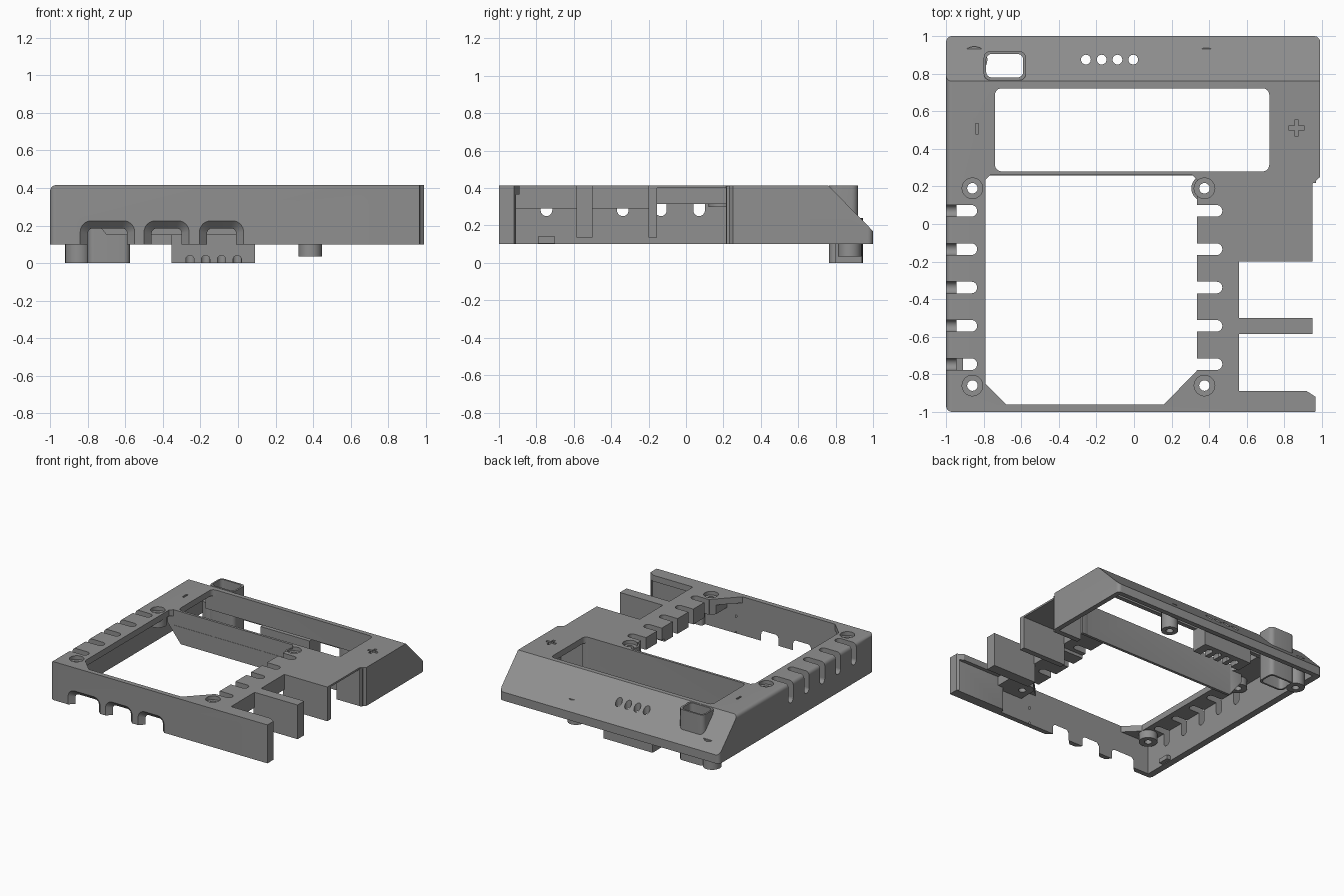
import bpy, bmesh, math
from mathutils import Vector

if "Cube" in bpy.data.objects:
    bpy.data.objects.remove(bpy.data.objects["Cube"])

grey = bpy.data.materials.new("plain grey")
grey.diffuse_color = (0.28, 0.28, 0.28, 1)
grey.use_nodes = True
grey.node_tree.nodes["Principled BSDF"].inputs["Base Color"].default_value = grey.diffuse_color


def loft(name, a, b):
    """Closed solid between two matching loops of 3D points."""
    bm = bmesh.new()
    va, vb = [bm.verts.new(p) for p in a], [bm.verts.new(p) for p in b]
    n = len(a)
    bm.faces.new(va)
    bm.faces.new(vb)
    for i in range(n):
        bm.faces.new((va[i], va[(i + 1) % n], vb[(i + 1) % n], vb[i]))
    bmesh.ops.recalc_face_normals(bm, faces=bm.faces)
    me = bpy.data.meshes.new(name)
    bm.to_mesh(me)
    bm.free()
    ob = bpy.data.objects.new(name, me)
    me.materials.append(grey)
    bpy.context.collection.objects.link(ob)
    return ob


def prism(name, pts, lo, hi, axis='z'):
    """Extrude a 2D outline along an axis."""
    at = {'z': lambda p, h: (p[0], p[1], h),
          'x': lambda p, h: (h, p[0], p[1])}[axis]
    return loft(name, [at(p, lo) for p in pts], [at(p, hi) for p in pts])


def rect(x0, x1, y0, y1, r=0.0, seg=6):
    if r == 0:
        return [(x0, y0), (x1, y0), (x1, y1), (x0, y1)]
    pts = []
    for cx, cy, a0 in ((x1 - r, y1 - r, 0), (x0 + r, y1 - r, 90),
                       (x0 + r, y0 + r, 180), (x1 - r, y0 + r, 270)):
        for i in range(seg + 1):
            a = math.radians(a0 + 90 * i / seg)
            pts.append((cx + r * math.cos(a), cy + r * math.sin(a)))
    return pts


def circle(x, y, r, n=24):
    return [(x + r * math.cos(2 * math.pi * i / n),
             y + r * math.sin(2 * math.pi * i / n)) for i in range(n)]


def box(x0, x1, y0, y1, z0, z1):
    return prism("block", rect(x0, x1, y0, y1), z0, z1)


def combine(target, tool, op='DIFFERENCE'):
    m = target.modifiers.new("bool", 'BOOLEAN')
    m.operation, m.solver, m.object = op, 'EXACT', tool
    dg = bpy.context.evaluated_depsgraph_get()
    me = bpy.data.meshes.new_from_object(target.evaluated_get(dg))
    target.modifiers.clear()
    target.data = me
    bpy.data.objects.remove(tool)


def cut(tool):
    combine(shell, tool)


def add(tool):
    combine(shell, tool, 'UNION')


# Outer shell with a sloped back, rounded corners and rounded left top edge
shell = prism("case_cover", [(-1, .1), (1, .1), (1, .17), (.76, .415), (-1, .415)],
              -1, .99, 'x')
bm = bmesh.new()
bm.from_mesh(shell.data)
soft = []
for e in bm.edges:
    a, b = e.verts[0].co, e.verts[1].co
    d = (a - b).normalized()
    left_top = a.x < -.9 and b.x < -.9 and min(a.z, b.z) > .4
    if abs(d.z) > .99 or left_top:
        soft.append(e)
bmesh.ops.bevel(bm, geom=soft, offset=.03, segments=5, affect='EDGES', profile=.5)
bm.to_mesh(shell.data)
bm.free()

# Hollow underside
cut(prism("hollow", [(-.96, 0), (.96, 0), (.96, .152), (.742, .365), (-.96, .365)],
          -.945, .95, 'x'))

# Open right front corner and stepped right side
cut(prism("corner_gap", [(.56, -.2), (.56, -.89), (.92, -.89), (.967, -.92), (.967, -1.1),
                         (1.2, -1.1), (1.2, .25), (.99, .25), (.95, .215), (.95, -.2)], 0, .6))
cut(box(.52, .96, -.155, .215, .05, .40))

# Front wall thickening, side bar, ribs and compartment walls
add(prism("wall_end", rect(.50, .967, -.99, -.92, .02), .1, .41))
add(box(.30, .56, -.97, -.2, .29, .40))
add(box(.30, .555, -.21, .27, .315, .41))
add(box(.55, .95, -.585, -.50, .135, .415))
add(box(.55, .95, -.2, -.155, .135, .41))
add(box(.74, .97, .217, .26, .1, .41))
add(loft("divider", [(x, .258, z) for x, z in ((-.82, .4), (-.82, .3), (-.70, .15), (.74, .15), (.74, .4))],
         [(x, .282, z) for x, z in ((-.82, .4), (-.82, .3), (-.70, .15), (.74, .15), (.74, .4))]))
add(box(-.80, .80, .722, .757, .24, .40))
add(box(-.96, -.91, -.79, -.70, .105, .14))

# Main opening, compartment opening
cut(prism("opening", [(-.79, .235), (-.765, .26), (.31, .26), (.335, .235), (.335, -.78), (.16, -.96),
                      (-.68, -.96), (-.79, -.85)], .29, .6))
cut(prism("opening", rect(-.74, .72, .28, .722, .035), .05, .6))

# Ventilation slots on both sides
for i in range(5):
    y = .07 - .204 * i
    cut(prism("slot", rect(.25, .47, y - .031, y + .031, .03), .2, .6))
    cut(prism("slot", rect(-1.1, -.835, y - .031, y + .031, .03), .28, .6))
    cut(prism("slot_end", circle(y, .281, .031), -1.1, -.93, 'x'))

# Screw bosses with counterbores
for x in (-.86, .375):
    for y in (.19, -.86):
        add(prism("boss", circle(x, y, .07), .30, .40))
        cut(prism("counterbore", circle(x, y, .055), .385, .6))
        cut(prism("screw_hole", circle(x, y, .028), .05, .6))


# Cable arches in the front wall, flared outwards
def arch(x0, x1, top, r):
    return [p for p in rect(x0, x1, 0, top, r, 8)]


for x0, x1, top, r in ((-.84, -.55, .225, .06), (-.50, -.26, .225, .06),
                       (-.205, .03, .225, .06), (.10, .335, .29, .117)):
    f = .04
    outer = arch(x0, x1, top, r)
    inner = arch(x0 + f, x1 - f, top - f, r - f * .8)
    mid = [(px + (px - qx) * .5, pz + (pz - qz) * .5) for (px, pz), (qx, qz) in zip(outer, inner)]
    cut(loft("flare", [(x, -1.02, z) for x, z in mid], [(x, -.96, z) for x, z in inner]))
    cut(loft("arch", [(x, -.98, z) for x, z in inner], [(x, -.90, z) for x, z in inner]))

# Switch tube through the slope
add(prism("tube", rect(-.80, -.575, .765, .92, .035), 0, .415))
cut(prism("tube_hole", rect(-.787, -.59, .78, .905, .03), -.1, .6))

# Indicator light block with four holes and notches below
add(box(-.355, .09, .80, .94, 0, .18))
for i in range(4):
    x = -.256 + .084 * i
    cut(prism("light_hole", circle(x, .875, .026), -.1, .6))
    n = [(px, pz) for px, pz in rect(x - .022, x + .022, -.05, .04, .02)]
    cut(loft("notch", [(px, .75, pz) for px, pz in n], [(px, .86, pz) for px, pz in n]))

# Screw lugs below the back edge
for x, r, z0 in ((-.85, .07, 0), (.385, .063, .035)):
    add(prism("lug", circle(x, .875, r), z0, .24))
    cut(prism("lug_hole", circle(x, .875, .028), -.1, .14))

# Engraved polarity marks
cut(box(-.843, -.827, .48, .535, .402, .5))
cut(box(.822, .908, .50, .522, .402, .5))
cut(box(.854, .876, .468, .554, .402, .5))

# Smooth curves, sharp edges, single material
shell.data.materials.clear()
shell.data.materials.append(grey)
for p in shell.data.polygons:
    p.material_index = 0
bpy.context.view_layer.objects.active = shell
shell.select_set(True)
bpy.ops.object.shade_smooth_by_angle(angle=math.radians(30))
